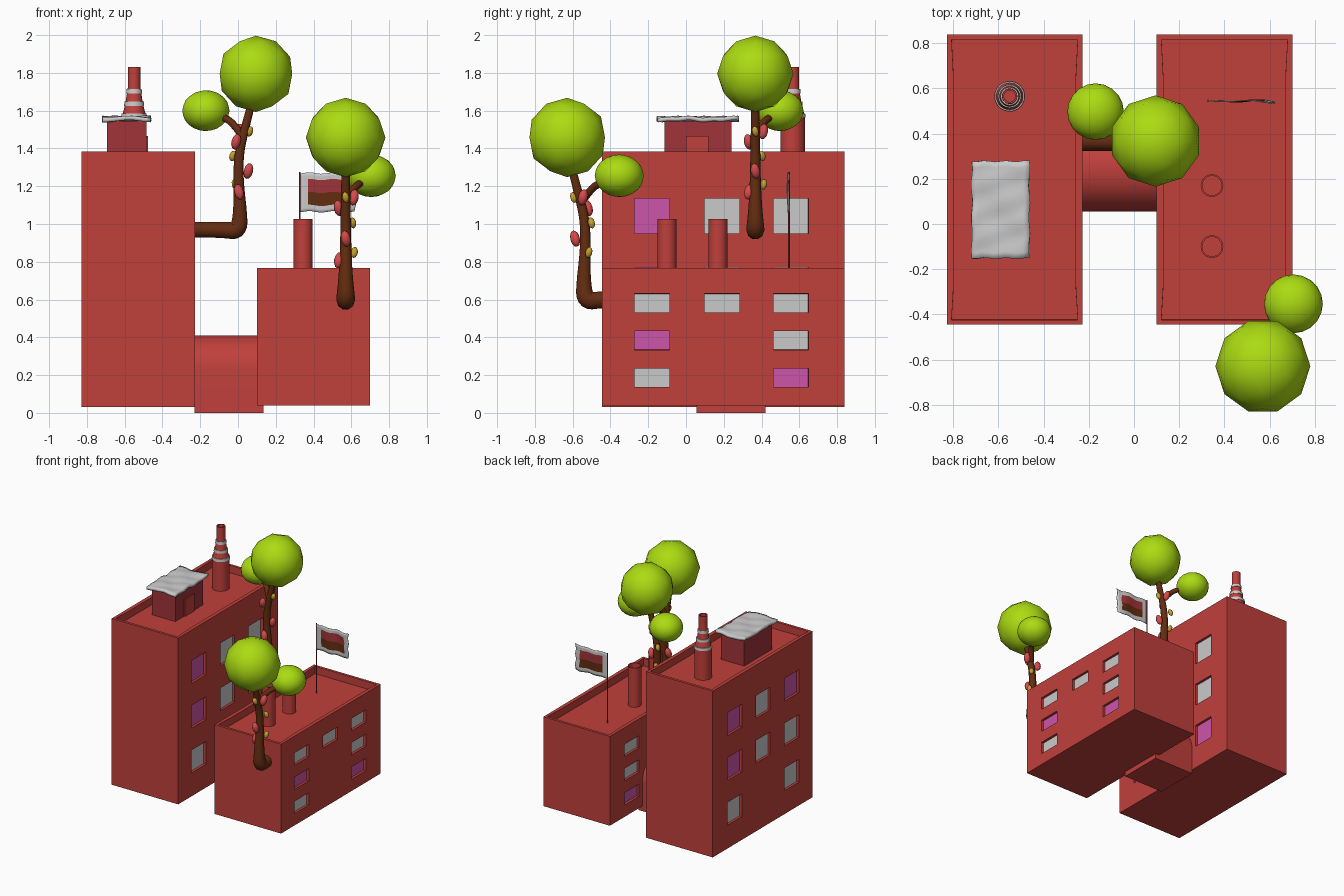
import bpy, bmesh, math
from mathutils import Vector, Matrix

old = bpy.data.objects.get("Cube")
if old:
    bpy.data.objects.remove(old, do_unlink=True)


def material(name, r, g, b):
    m = bpy.data.materials.new(name)
    m.use_nodes = True
    m.diffuse_color = (r, g, b, 1)
    m.node_tree.nodes["Principled BSDF"].inputs["Base Color"].default_value = (r, g, b, 1)
    return m


RED = material("brick_red", .53, .051, .044)
DARK = material("dark_red", .35, .034, .04)
GREY = material("light_grey", .59, .59, .59)
PINK = material("window_pink", .61, .09, .4)
GREEN = material("foliage_green", .41, .71, .006)
BROWN = material("bark_brown", .127, .026, .005)
BERRY = material("berry_red", .68, .07, .07)
YELLOW = material("berry_yellow", .58, .35, .03)


def make(name, bm, mats, smooth=None):
    bmesh.ops.recalc_face_normals(bm, faces=bm.faces[:])
    me = bpy.data.meshes.new(name)
    bm.to_mesh(me)
    bm.free()
    ob = bpy.data.objects.new(name, me)
    bpy.context.collection.objects.link(ob)
    for m in mats:
        me.materials.append(m)
    if smooth:
        smooth_object(ob, smooth)
    return ob


def smooth_object(ob, degrees):
    bpy.ops.object.select_all(action='DESELECT')
    ob.select_set(True)
    bpy.context.view_layer.objects.active = ob
    bpy.ops.object.shade_smooth_by_angle(angle=math.radians(degrees))


def box_mesh(x, y, z):
    bm = bmesh.new()
    bmesh.ops.create_cube(bm, size=1)
    for v in bm.verts:
        v.co = [a + (b - a) * (c + .5) for (a, b), c in zip((x, y, z), v.co)]
    return bm


# Buildings: recessed windows in the long walls, sunken roof inside a parapet
COLUMNS = (-.18, .19, .555)


def building(name, x, z, rows, half_h, plan):
    bm = box_mesh(x, (-.445, .838), z)
    cuts = [((0, c + s * .0925, 0), (0, 1, 0)) for c in COLUMNS for s in (-1, 1)]
    cuts += [((0, 0, r + s * half_h), (0, 0, 1)) for r in rows for s in (-1, 1)]
    for co, no in cuts:
        bmesh.ops.bisect_plane(bm, geom=bm.verts[:] + bm.edges[:] + bm.faces[:],
                               plane_co=co, plane_no=no)
    top = [f for f in bm.faces if f.normal.z > .9]
    panes = []
    for f in bm.faces:
        if abs(f.normal.x) < .9:
            continue
        c = f.calc_center_median()
        for i, row in enumerate(rows):
            for j, col in enumerate(COLUMNS):
                if abs(c.z - row) < .02 and abs(c.y - col) < .02:
                    kind = plan[f.normal.x > 0][j][i]
                    if kind != "-":
                        panes.append((f, 1 if kind == "g" else 2))
    bmesh.ops.inset_region(bm, faces=[f for f, _ in panes], thickness=.0005, depth=-.02)
    for f, idx in panes:
        f.material_index = idx
    bmesh.ops.inset_region(bm, faces=top, thickness=.03, depth=0)
    bmesh.ops.inset_region(bm, faces=top, thickness=.0005, depth=-.06)
    make(name, bm, [RED, GREY, PINK])


# plan: (right wall, left wall), columns front to back, rows top to bottom
building("tall_building", (-.828, -.228), (.03, 1.385), (1.043, .678, .313), .0925,
         (("pgg", "gg-", "ppg"), ("ppg", "gg-", "ggp")))
building("short_building", (.1, .7), (.04, .768), (.581, .384, .186), .05,
         (("gpg", "g--", "ggp"), ("gpg", "g--", "ggp")))

# Arched passage between the buildings
bm = bmesh.new()
outline = [(.055, 0)]
for i in range(25):
    a = math.pi * (1 - i / 24)
    outline.append((.2375 + .1825 * math.cos(a), .2275 + .1825 * math.sin(a)))
outline.append((.42, 0))
end = bm.faces.new([bm.verts.new((-.23, y, z)) for y, z in outline])
ext = bmesh.ops.extrude_face_region(bm, geom=[end], use_keep_orig=True)
bmesh.ops.translate(bm, vec=(.365, 0, 0),
                    verts=[v for v in ext["geom"] if isinstance(v, bmesh.types.BMVert)])
make("arched_passage", bm, [RED], 30)


# Turned parts: profile of (radius, height), bands coloured by profile step
def lathe(name, x, y, profile, mats, bands=(), sides=32):
    bm = bmesh.new()
    rings = [[bm.verts.new((x + r * math.cos(2 * math.pi * k / sides),
                            y + r * math.sin(2 * math.pi * k / sides), z))
              for k in range(sides)] for r, z in profile]
    for i, (a, b) in enumerate(zip(rings, rings[1:])):
        for k in range(sides):
            n = (k + 1) % sides
            f = bm.faces.new((a[k], a[n], b[n], b[k]))
            f.material_index = 1 if i in bands else 0
    bm.faces.new(rings[0])
    bm.faces.new(rings[-1])
    return make(name, bm, mats, 30)


profile, bands = [(.065, 1.32)], []
for z, r in ((1.575, .062), (1.637, .047), (1.703, .036)):
    n = len(profile)
    profile += [(r + .002, z - .011), (r + .006, z - .011), (r + .004, z + .011), (r - .002, z + .011)]
    bands += [n, n + 1, n + 2]
profile += [(.033, 1.73), (.033, 1.83), (.025, 1.83), (.025, 1.75)]
lathe("tall_stack", -.55, .565, profile, [RED, GREY], bands)
for label, y in (("front", -.1), ("rear", .17)):
    lathe(label + "_chimney", .345, y,
          [(.05, .7), (.05, 1.027), (.043, 1.027), (.043, .95)], [RED])

# Roof hut with a door and a sagging slab
make("roof_hut", box_mesh((-.693, -.485), (-.115, .24), (1.32, 1.545)), [DARK])
make("hut_door", box_mesh((-.487, -.477), (0, .12), (1.32, 1.465)), [RED])
bm = bmesh.new()
bmesh.ops.create_grid(bm, x_segments=10, y_segments=16, size=.5)
for v in bm.verts:
    u, w, _ = v.co
    v.co = (-.59 + u * .255 + .003 * math.sin(w * 19), .063 + w * .43 + .003 * math.sin(u * 17),
            1.556 + .004 * math.sin(u * 7 + w * 11) + .003 * math.sin(w * 23 - u * 5))
slab = make("hut_slab", bm, [GREY], 40)
mod = slab.modifiers.new("thickness", 'SOLIDIFY')
mod.thickness, mod.offset = .022, 0

# Flagpole and rippling flag with a two-colour centre
lathe("flagpole", .327, .545, [(.005, .7), (.005, 1.275)], [DARK], sides=10)
bm = bmesh.new()
bmesh.ops.create_grid(bm, x_segments=14, y_segments=12, size=.5)
for f in bm.faces:
    c = f.calc_center_median()
    if abs(c.x) < .36 and abs(c.y) < .33:
        f.material_index = 1 if c.y > 0 else 2
for v in bm.verts:
    u, w, _ = v.co
    v.co = (.475 + u * .29 + .004 * math.sin(w * 15) * (u + .5),
            .545 + .008 * math.sin(u * 9 + w * 2) * (u + .5),
            1.167 + w * .205 + .004 * math.sin(u * 14))
flag = make("flag", bm, [GREY, DARK, BROWN], 40)
flag.modifiers.new("thickness", 'SOLIDIFY').thickness = .004


# Trees growing out of the walls; local +x points away from the wall
def limb(name, frame, points):
    cu = bpy.data.curves.new(name, 'CURVE')
    cu.dimensions = '3D'
    cu.bevel_depth, cu.bevel_resolution, cu.use_fill_caps = 1, 3, True
    sp = cu.splines.new('NURBS')
    sp.points.add(len(points) - 1)
    for p, (x, y, z, r) in zip(sp.points, points):
        p.co = (x, y, z, 1)
        p.radius = r
    sp.order_u, sp.use_endpoint_u, sp.resolution_u = 3, True, 5
    ob = bpy.data.objects.new(name, cu)
    bpy.context.collection.objects.link(ob)
    ob.matrix_world = frame
    cu.materials.append(BROWN)
    bpy.ops.object.select_all(action='DESELECT')
    ob.select_set(True)
    bpy.context.view_layer.objects.active = ob
    bpy.ops.object.convert(target='MESH')
    smooth_object(bpy.context.view_layer.objects.active, 50)


def ball(name, frame, centre, radii, mat, detail, tilt=0):
    bm = bmesh.new()
    bmesh.ops.create_icosphere(bm, subdivisions=detail, radius=1)
    bm.transform(frame @ Matrix.Translation(centre) @ Matrix.Rotation(tilt, 4, (.6, .8, 0))
                 @ Matrix.Diagonal((*radii, 1)))
    make(name, bm, [mat], 60)


FRUIT = [(BERRY, .055, .0, .31), (BERRY, .005, -.034, .2), (BERRY, -.01, -.036, .465),
         (BERRY, .015, .042, .52), (YELLOW, -.028, .036, .39), (YELLOW, -.015, .044, .24),
         (YELLOW, .062, 0, .52)]


def tree(label, origin, turn, scale):
    frame = Matrix.Translation(origin) @ Matrix.Rotation(turn, 4, 'Z') @ Matrix.Scale(scale, 4)
    limb(label + "_trunk", frame, [
        (-.25, 0, 0, .043), (-.08, 0, 0, .043), (.005, 0, -.01, .05), (.012, 0, .1, .037),
        (.002, 0, .25, .029), (.004, 0, .4, .026), (.035, 0, .53, .024), (.08, 0, .7, .02)])
    limb(label + "_branch", frame, [
        (.02, 0, .5, .02), (-.03, .04, .57, .02), (-.08, .08, .595, .018), (-.15, .12, .62, .015)])
    ball(label + "_crown", frame, (.095, 0, .825), (.202, .202, .202), GREEN, 2)
    ball(label + "_small_crown", frame, (-.17, .13, .63), (.125, .125, .108), GREEN, 3)
    for i, (mat, x, y, z) in enumerate(FRUIT):
        size = (.025, .025, .043) if mat is BERRY else (.018, .018, .029)
        ball(f"{label}_fruit_{i + 1}", frame, (x, y, z), size, mat, 2, .3 * (-1) ** i)


tree("front_tree", (.57, -.53, .6), -math.pi / 2, 1.04)
tree("inner_tree", (0, .367, .97), 0, 1)
